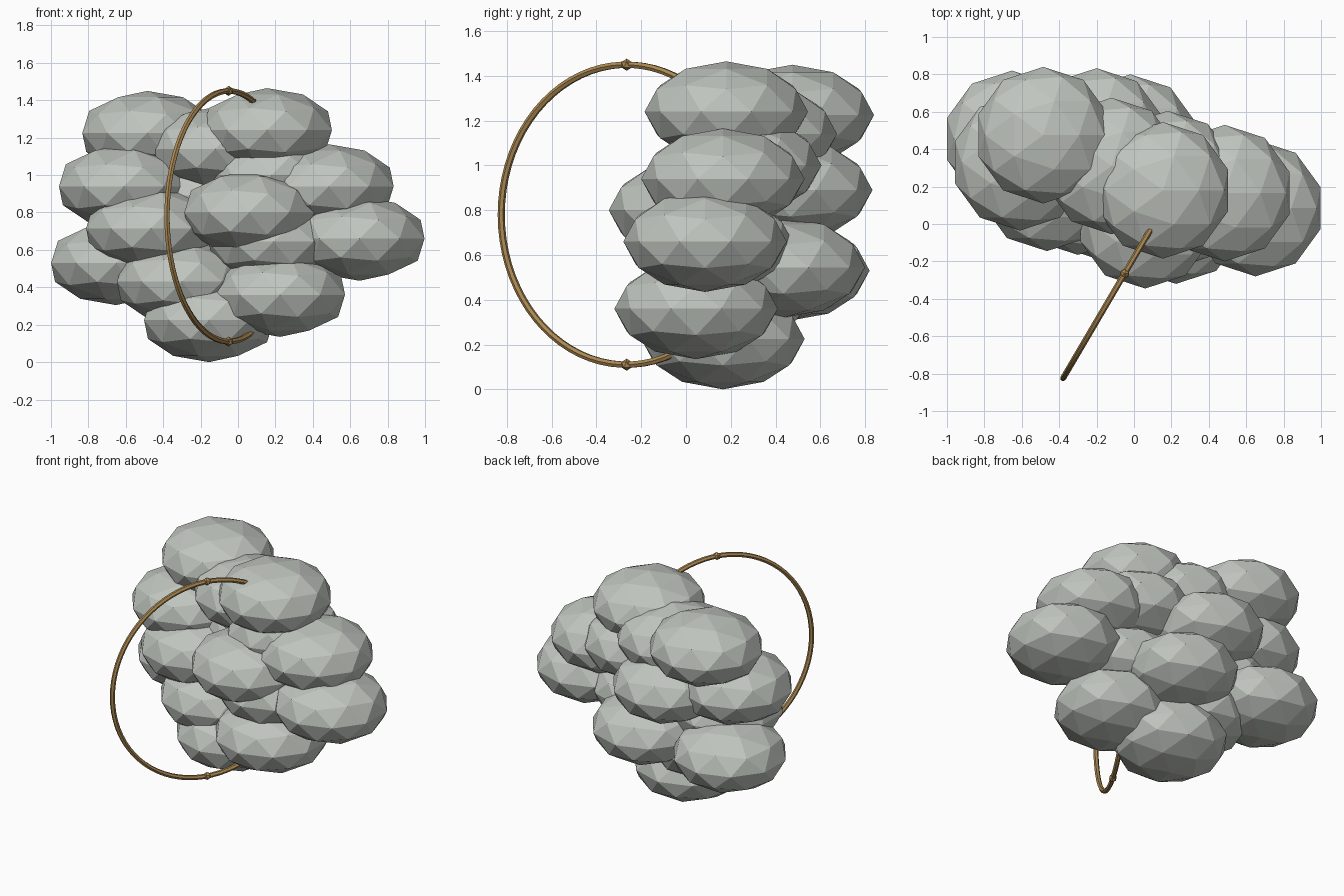
import bpy, math
from mathutils import Vector

if "Cube" in bpy.data.objects:
    bpy.data.objects.remove(bpy.data.objects["Cube"])


def material(name, rgb):
    m = bpy.data.materials.new(name)
    m.diffuse_color = (*rgb, 1.0)
    m.use_nodes = True
    m.node_tree.nodes["Principled BSDF"].inputs["Base Color"].default_value = m.diffuse_color
    return m


stone = material("pale_grey", (0.53, 0.56, 0.52))
brass = material("brass", (0.41, 0.25, 0.085))


def ball(name, centre, radius, height, mat, subdivisions=2):
    bpy.ops.mesh.primitive_ico_sphere_add(subdivisions=subdivisions, radius=1, location=centre)
    ob = bpy.context.object
    ob.name = name
    ob.scale = (radius, radius, height)
    bpy.ops.object.transform_apply(location=False, rotation=False, scale=True)
    ob.data.materials.append(mat)
    return ob


# Cluster of flattened faceted lobes, from top to bottom
LOBES = [
    (0.155, 0.18, 1.24), (-0.485, 0.475, 1.225),
    (-0.12, 0.31, 1.14), (0.18, 0.24, 1.00),
    (0.485, 0.165, 0.94), (-0.61, 0.33, 0.94),
    (-0.20, 0.468, 0.89), (0.06, 0.02, 0.80),
    (-0.465, 0.22, 0.715), (0.65, 0.085, 0.66),
    (0.19, 0.12, 0.645), (-0.02, 0.435, 0.545),
    (-0.652, 0.455, 0.53), (-0.30, 0.20, 0.43),
    (0.225, 0.045, 0.36), (-0.155, 0.165, 0.225),
]
for i, c in enumerate(LOBES):
    ball(f"lobe_{i + 1}", c, 0.365, 0.225, stone)

# Open hoop standing in an upright plane, both ends sunk into the lobes
centre = Vector((-0.05, -0.265, 0.78))
outward = Vector((-0.507, -0.862, 0.0))
RX, RZ, STEPS = 0.65, 0.67, 48
curve = bpy.data.curves.new("hoop", 'CURVE')
curve.dimensions = '3D'
curve.bevel_depth = 0.016
curve.bevel_resolution = 1
curve.use_fill_caps = True
spline = curve.splines.new('POLY')
spline.points.add(STEPS)
spline.use_smooth = False
for i, p in enumerate(spline.points):
    a = math.radians(-117 + 234 * i / STEPS)
    pos = centre + outward * (RX * math.cos(a)) + Vector((0, 0, RZ * math.sin(a)))
    p.co = (*pos, 1.0)
hoop = bpy.data.objects.new("hoop", curve)
bpy.context.collection.objects.link(hoop)
curve.materials.append(brass)

# Small knobs at the top and bottom of the hoop
for name, s in (("top_knob", 1), ("bottom_knob", -1)):
    ball(name, centre + Vector((0, 0, s * RZ)), 0.027, 0.027, brass, 1)
